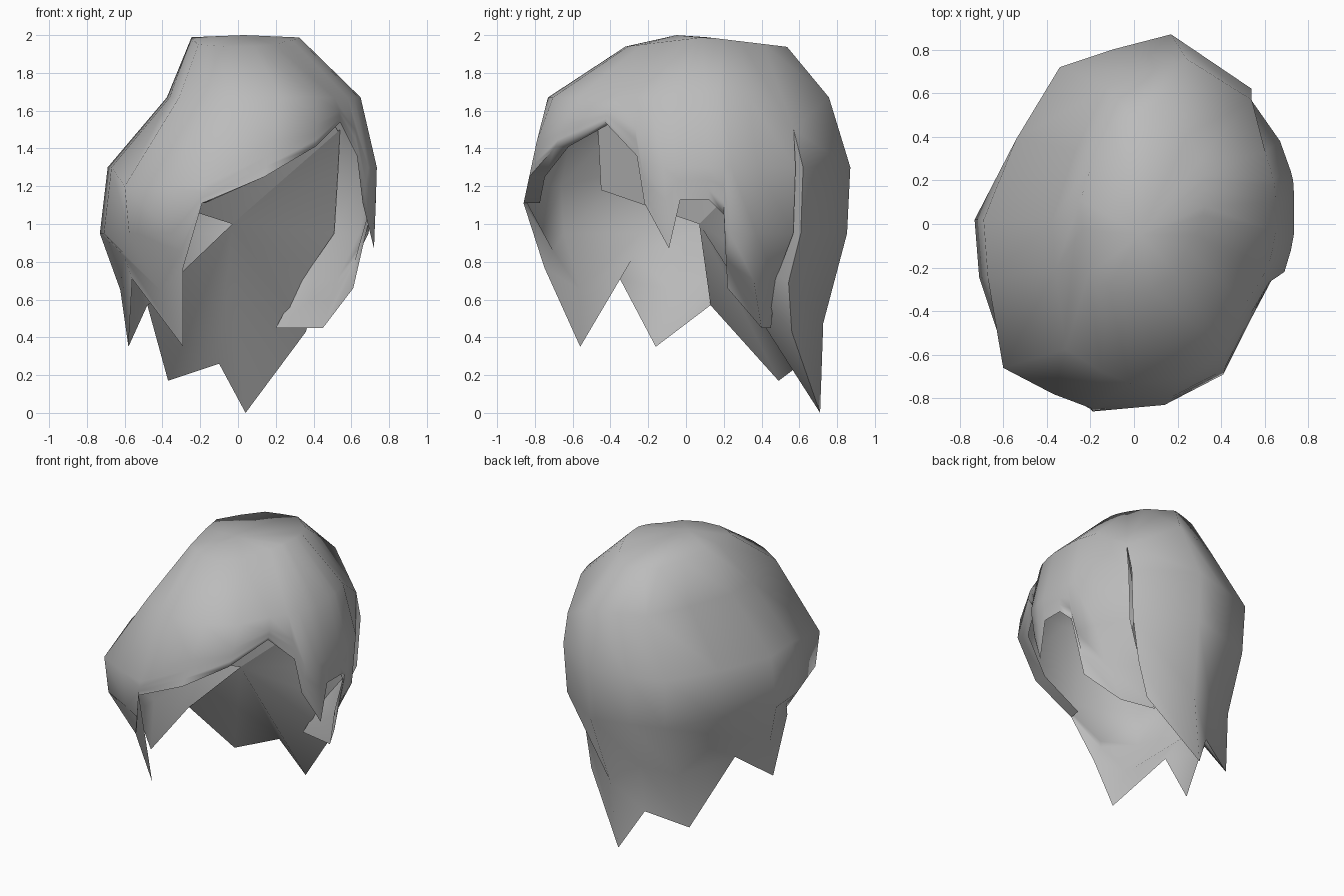
import bpy, math
from mathutils import Vector

cube = bpy.data.objects.get("Cube")
if cube:
    bpy.data.objects.remove(cube, do_unlink=True)

# One flat grey
grey = bpy.data.materials.new("hair_grey")
grey.use_nodes = True
colour = (0.5, 0.5, 0.5, 1)
grey.diffuse_color = colour
grey.node_tree.nodes["Principled BSDF"].inputs["Base Color"].default_value = colour

# Strands around the head, counterclockwise from the slit behind the left ear:
# widest x, y, then hem x, y, z
STRANDS = [
    (.54, .62, .36, .56, .43),      # slit edge of the back sheet
    (.17, .87, .04, .71, 0),        # long back point
    (-.10, .80, -.10, .61, .26),
    (-.34, .72, -.37, .49, .17),    # second back point
    (-.54, .39, -.48, .13, .57),
    (-.69, .02, -.58, -.16, .35),   # side point
    (-.67, -.25, -.56, -.35, .71),
    (-.60, -.66, -.29, -.56, .35),  # front side point
    (-.37, -.78, -.29, -.75, .77),
    (-.19, -.84, -.19, -.86, 1.11), # fringe
    (.14, -.81, .14, -.83, 1.25),
    (.41, -.66, .41, -.69, 1.41),
    (.54, -.42, .54, -.43, 1.54),   # parting above the brow
    (.64, -.30, .63, -.26, 1.36),
    (.69, -.22, .66, -.22, 1.11),
    (.72, -.12, .72, -.09, .87),    # sideburn point
    (.735, -.04, .73, -.03, 1.13),  # ear notch
    (.735, .12, .73, .12, 1.13),
    (.73, .20, .70, .20, 1.05),
    (.72, .24, .61, .22, .66),      # flap behind the ear
    (.67, .38, .45, .40, .45),
    (.53, .58, .20, .45, .45),      # flap end, tucked under the back sheet
]
SLIT_TOP = Vector((.54, .57, 1.5))
LAST = len(STRANDS) - 1
ROWS = 6
HEM = ROWS - 1


def strand_points(wx, wy, hx, hy, hz):
    """Points from the crown ring down to the hem."""
    crown = Vector((.03 + .40 * wx, .10 + .50 * wy, 1.99 - .06 * abs(wy)))
    upper = Vector((.12 + .72 * wx, .87 * wy, 1.67))
    hem = Vector((hx, hy, hz))
    if hz < 1.2:
        wide = Vector((wx, wy, 1.3 if wy > -.5 else 1.2))
    else:
        wide = upper.lerp(hem, .55) + Vector((.02 * wx, .02 * wy, 0))
    if hz < .85:
        mid = Vector((wx * (1.06 if wx < -.65 else .96), wy * .98, .95))
        low = mid.lerp(hem, .5)
        low.x *= .95
        low.y *= .93
    else:
        mid = wide.lerp(hem, .4)
        low = wide.lerp(hem, .7)
    return [crown, upper, wide, mid, low, hem]


verts, faces = [Vector((.03, -.05, 2.0))], []
index = {}
for k, strand in enumerate(STRANDS):
    for r, p in enumerate(strand_points(*strand)):
        if k == LAST and r < 2:
            index[k, r] = index[0, r]  # shared top closes the crown
            continue
        if k == 0 and r == 1:
            p = SLIT_TOP
        index[k, r] = len(verts)
        verts.append(p)

# Outer sheet
for k in range(LAST):
    faces.append((0, index[k, 0], index[k + 1, 0]))
    for r in range(HEM):
        faces.append((index[k, r], index[k, r + 1], index[k + 1, r + 1], index[k + 1, r]))


def add_vert(*co):
    verts.append(Vector(co))
    return len(verts) - 1


# Underside of the back hair, hollow above the neck
centre = add_vert(-.03, .07, 1.0)
for k in range(4):
    faces.append((centre, index[k + 1, HEM], index[k, HEM]))
slit_edge = [index[0, r] for r in range(1, ROWS)]
for a, b in zip(slit_edge, slit_edge[1:]):
    faces.append((centre, b, a))

# Upright inner wall across the head, from the right side to the slit
low_wall = [add_vert(-.59, -.45, 1.18), add_vert(-.03, .07, 1.0), add_vert(.53, .56, 1.49)]
high_wall = [add_vert(-.36, -.47, 1.58), add_vert(-.03, .07, 1.80), add_vert(.42, .50, 1.68)]
for i in range(2):
    faces.append((low_wall[i], low_wall[i + 1], high_wall[i + 1], high_wall[i]))

# Narrow underside of the fringe
fringe = [index[k, HEM] for k in range(9, 13)]
inner = [add_vert(verts[i].x * .92, verts[i].y * .90, verts[i].z) for i in fringe]
for i in range(3):
    faces.append((fringe[i + 1], fringe[i], inner[i], inner[i + 1]))

mesh = bpy.data.meshes.new("hair")
mesh.from_pydata([tuple(v) for v in verts], [], faces)
mesh.materials.append(grey)
hair = bpy.data.objects.new("hair", mesh)
bpy.context.collection.objects.link(hair)
bpy.context.view_layer.objects.active = hair
hair.select_set(True)
bpy.ops.object.shade_smooth_by_angle(angle=math.radians(85))
